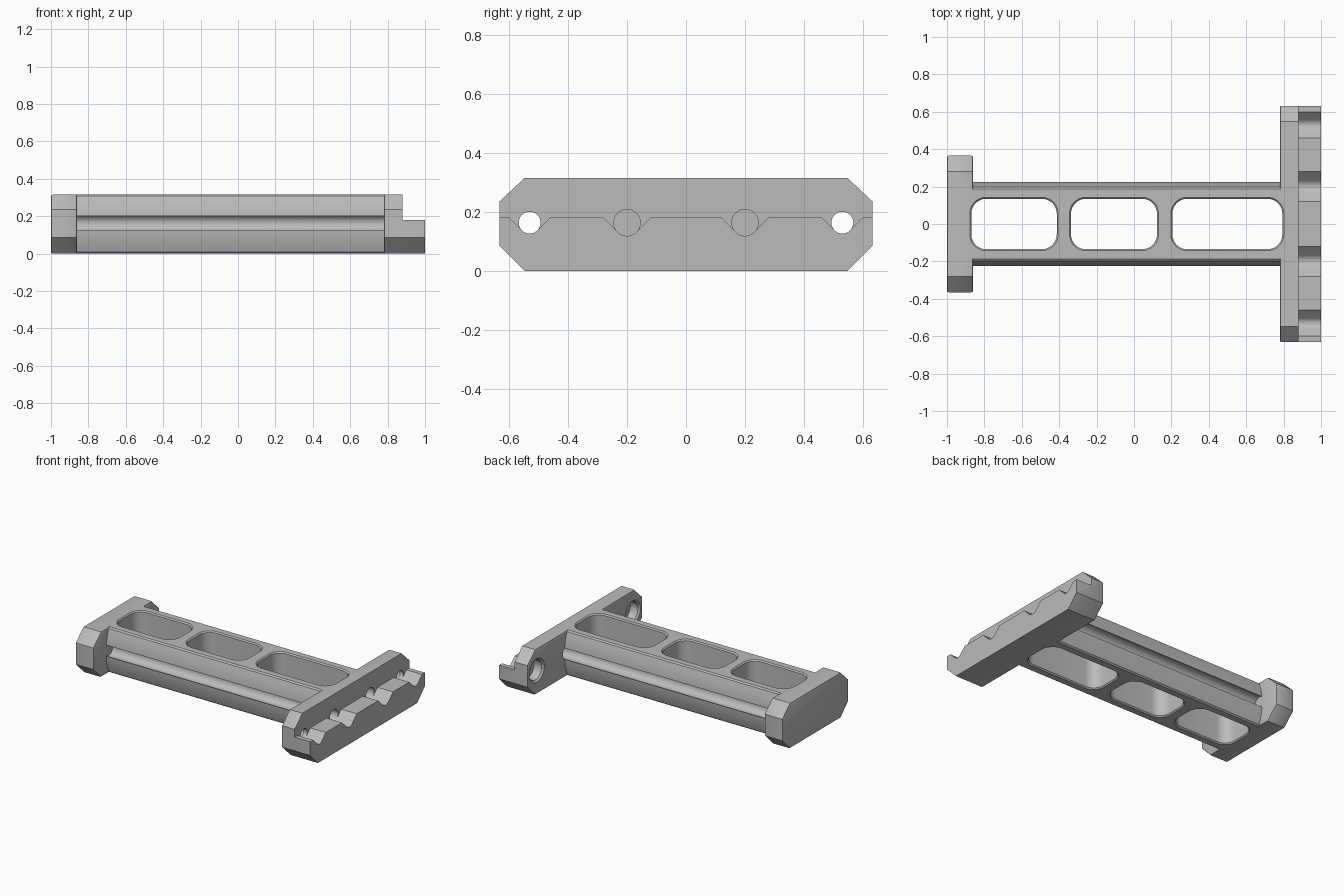
import bpy, bmesh, math

if "Cube" in bpy.data.objects:
    bpy.data.objects.remove(bpy.data.objects["Cube"])

H = 0.315          # overall height
AXIS_Z = 0.163     # height of the rod axes

grey = bpy.data.materials.new("light_grey")
grey.use_nodes = True
grey.diffuse_color = (0.5, 0.5, 0.5, 1)
grey.node_tree.nodes["Principled BSDF"].inputs["Base Color"].default_value = (0.5, 0.5, 0.5, 1)


def loft(name, rings, bevel_x=(), width=0.008):
    """Solid skinned through matching rings, optionally bevelled on the edges at given x."""
    bm = bmesh.new()
    loops = [[bm.verts.new(p) for p in ring] for ring in rings]
    n = len(loops[0])
    for a, b in zip(loops, loops[1:]):
        for i in range(n):
            bm.faces.new((a[i], a[(i + 1) % n], b[(i + 1) % n], b[i]))
    bm.faces.new(loops[0])
    bm.faces.new(loops[-1])
    bmesh.ops.recalc_face_normals(bm, faces=bm.faces)
    edges = [e for e in bm.edges
             if any(all(abs(v.co.x - x) < 1e-4 for v in e.verts) for x in bevel_x)]
    if edges:
        bmesh.ops.bevel(bm, geom=edges, offset=width, segments=2, profile=0.5, affect='EDGES')
    mesh = bpy.data.meshes.new(name)
    bm.to_mesh(mesh)
    bm.free()
    mesh.materials.append(grey)
    ob = bpy.data.objects.new(name, mesh)
    bpy.context.collection.objects.link(ob)
    return ob


def prism_x(name, profile, x0, x1, bevel_x=()):
    return loft(name, [[(x, y, z) for y, z in profile] for x in (x0, x1)], bevel_x)


def circle(cy, r, steps=40):
    return [(cy + r * math.cos(2 * math.pi * i / steps),
             AXIS_Z + r * math.sin(2 * math.pi * i / steps)) for i in range(steps)]


def combine(body, other, operation):
    mod = body.modifiers.new("join", 'BOOLEAN')
    mod.operation, mod.object, mod.solver = operation, other, 'EXACT'
    bpy.context.view_layer.objects.active = body
    bpy.ops.object.modifier_apply(modifier=mod.name)
    bpy.data.objects.remove(other)


def chamfered_plate(half):
    c = 0.085
    right = [(half - c, 0), (half, c), (half, H - 0.08), (half - c, H)]
    return right + [(-y, z) for y, z in reversed(right)]


def rounded_rect(x0, x1, half, r, z, grow):
    x0, x1, half, r = x0 - grow, x1 + grow, half + grow, r + grow
    pts = []
    corners = ((x1 - r, half - r), (x0 + r, half - r), (x0 + r, r - half), (x1 - r, r - half))
    for k, (cx, cy) in enumerate(corners):
        for i in range(9):
            a = math.pi / 2 * (k + i / 8)
            pts.append((cx + r * math.cos(a), cy + r * math.sin(a), z))
    return pts


# Central bar with gently bulging sides and softened long edges
side = [(0.187, 0)]
for i in range(13):
    z = 0.008 + (H - 0.016) * i / 12
    side.append((0.226 - 1.25 * (z - H / 2) ** 2, z))
side.append((0.187, H))
frame = prism_x("slotted_frame", side + [(-y, z) for y, z in reversed(side)], -0.9, 0.82)

# Rod grooves along both sides of the bar
for s in (-1, 1):
    combine(frame, prism_x("groove_cutter", circle(s * 0.2, 0.045), -0.95, 0.9), 'DIFFERENCE')

# Small end plate
combine(frame, prism_x("end_plate", chamfered_plate(0.365), -1, -0.86, (-1, -0.86)), 'UNION')

# Wide clamp plate with a lowered outer ledge
clamp = prism_x("clamp_plate", chamfered_plate(0.632), 0.78, 1, (0.78,))
ledge = [(-0.7, 0.18), (0.7, 0.18), (0.7, 0.4), (-0.7, 0.4)]
combine(clamp, prism_x("ledge_cutter", ledge, 0.88, 1.1), 'DIFFERENCE')

# Rod holes and the flared seats in the ledge
for y, r in ((0.2, 0.045), (0.53, 0.037)):
    for cy in (-y, y):
        arc = [(cy + r * math.cos(math.radians(a)), AXIS_Z + r * math.sin(math.radians(a)))
               for a in range(225, 316, 9)]
        rise = 0.06
        flare = r * math.sqrt(2) + rise
        seat = arc + [(cy + flare, AXIS_Z + rise), (cy - flare, AXIS_Z + rise)]
        combine(clamp, prism_x("seat_cutter", seat, 0.88, 1.1), 'DIFFERENCE')
        combine(clamp, prism_x("hole_cutter", circle(cy, r), 0.7, 0.95), 'DIFFERENCE')

# Chamfered counterbores on the inner face of the clamp plate
for cy in (-0.53, 0.53):
    rings = [[(x, y, z) for y, z in circle(cy, r)]
             for x, r in ((0.77, 0.092), (0.792, 0.07), (0.85, 0.07))]
    combine(clamp, loft("counterbore_cutter", rings), 'DIFFERENCE')
combine(frame, clamp, 'UNION')

# Reopen the rod holes where the bar runs into the clamp plate
for s in (-1, 1):
    combine(frame, prism_x("rod_cutter", circle(s * 0.2, 0.045), 0.75, 0.9), 'DIFFERENCE')

# Three rounded windows with chamfered rims
for x0, x1 in ((-0.87, -0.413), (-0.337, 0.123), (0.205, 0.793)):
    levels = ((-0.01, 0.018), (0.008, 0), (H - 0.008, 0), (H + 0.01, 0.018))
    rings = [rounded_rect(x0, x1, 0.135, 0.08, z, g) for z, g in levels]
    combine(frame, loft("window_cutter", rings), 'DIFFERENCE')

# Smooth the curved walls, keep the edges crisp
bpy.ops.object.select_all(action='DESELECT')
frame.select_set(True)
bpy.context.view_layer.objects.active = frame
bpy.ops.object.shade_smooth_by_angle(angle=math.radians(25))
